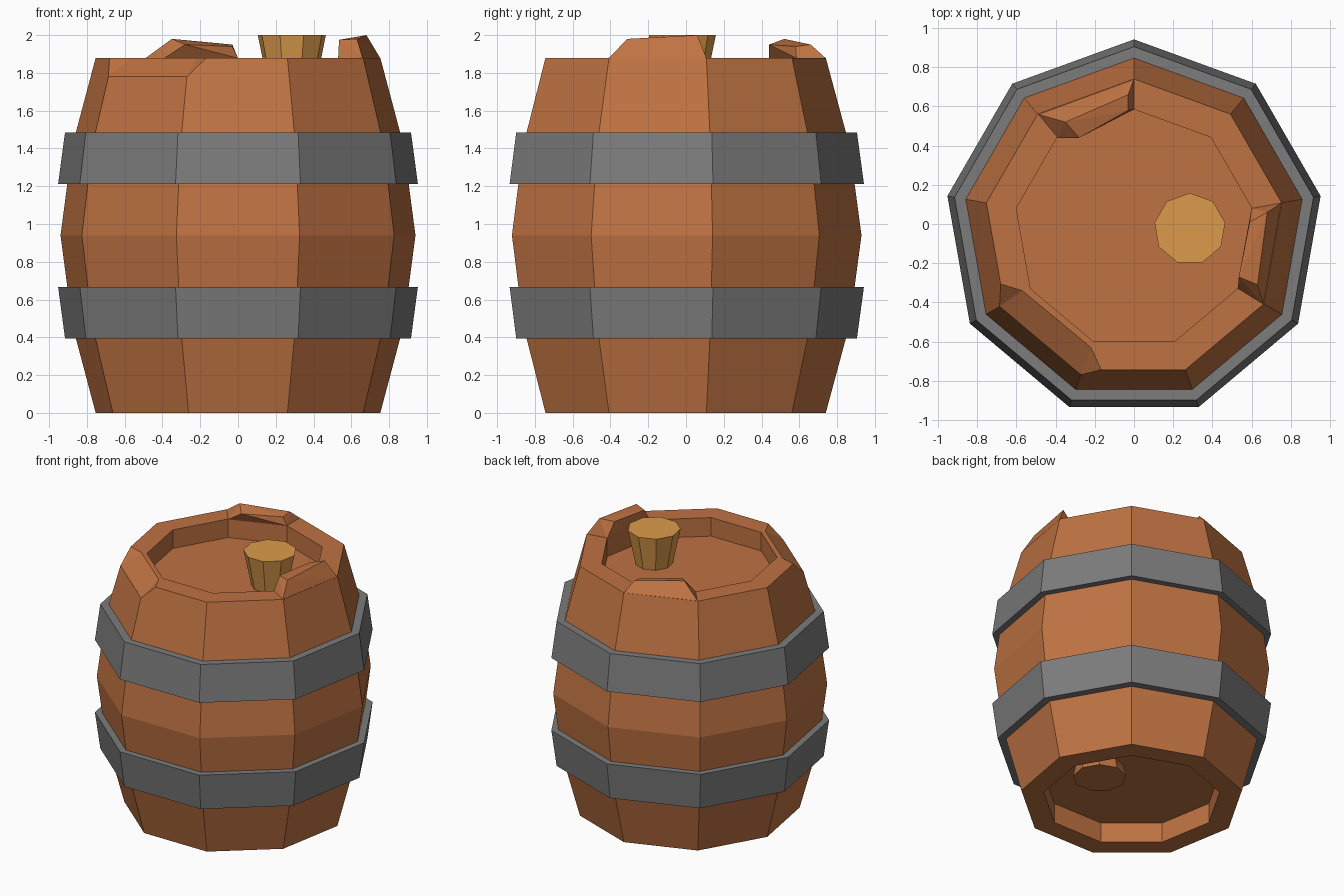
import bpy, bmesh
from math import cos, sin, radians
from mathutils import Vector

if "Cube" in bpy.data.objects:
    bpy.data.objects.remove(bpy.data.objects["Cube"])

SIDES = 9
CY = -0.025  # centre of the nonagon, so the bounding box is centred


def material(name, rgb):
    m = bpy.data.materials.new(name)
    m.diffuse_color = (*rgb, 1)
    m.use_nodes = True
    m.node_tree.nodes["Principled BSDF"].inputs["Base Color"].default_value = m.diffuse_color
    return m


WOOD = material("wood", (0.52, 0.17, 0.055))
CORK = material("cork_wood", (0.72, 0.33, 0.07))
IRON = material("iron", (0.2, 0.2, 0.2))


def finish(name, bm, mat):
    bmesh.ops.recalc_face_normals(bm, faces=bm.faces)
    me = bpy.data.meshes.new(name)
    bm.to_mesh(me)
    bm.free()
    if mat:
        me.materials.append(mat)
    ob = bpy.data.objects.new(name, me)
    bpy.context.collection.objects.link(ob)
    return ob


def lathe(name, profile, mat, cx=0.0, closed=False):
    """Nine-sided turning of (radius, z) points; open ends get flat caps."""
    bm = bmesh.new()
    rings = []
    for r, z in profile:
        angles = [radians(90 + 360 / SIDES * i) for i in range(SIDES)]
        rings.append([bm.verts.new((cx + r * cos(a), CY + r * sin(a), z)) for a in angles])
    pairs = list(zip(rings, rings[1:]))
    if closed:
        pairs.append((rings[-1], rings[0]))
    else:
        bm.faces.new(rings[0])
        bm.faces.new(rings[-1])
    for a, b in pairs:
        for i in range(SIDES):
            j = (i + 1) % SIDES
            bm.faces.new((a[i], a[j], b[j], b[i]))
    return finish(name, bm, mat)


def hull(name, points, mat):
    bm = bmesh.new()
    for p in points:
        bm.verts.new(p)
    res = bmesh.ops.convex_hull(bm, input=bm.verts[:])
    junk = {g for g in res["geom_interior"] + res["geom_unused"]
            if isinstance(g, bmesh.types.BMVert)}
    bmesh.ops.delete(bm, geom=list(junk), context='VERTS')
    bmesh.ops.dissolve_limit(bm, angle_limit=0.02, verts=bm.verts[:], edges=bm.edges[:])
    return finish(name, bm, mat)


# Barrel body with recessed lids at both ends
body = lathe("barrel_body", [
    (0.61, 0.15), (0.61, 0), (0.765, 0), (0.873, 0.4), (0.918, 0.67), (0.954, 0.94),
    (0.918, 1.21), (0.873, 1.48), (0.765, 1.88), (0.61, 1.88), (0.61, 1.74)], WOOD)

# Chipped rim at the front left
inner = [Vector(p) for p in ((-0.57, -0.34, 1.88), (-0.22, -0.63, 1.88))]
ends = [Vector(p) for p in ((-0.70, -0.30, 1.88), (-0.16, -0.76, 1.88))]
low = [Vector(p) for p in ((-0.686, -0.42, 1.78), (-0.27, -0.77, 1.78))]
out, up = Vector((-0.19, -0.23, 0)), Vector((0, 0, 0.1))
pts = inner + ends + low + [p + out for p in ends + low]
pts += [p + up for p in inner + ends] + [p + out + up for p in ends]
cutter = hull("chip_cutter", pts, None)
cutter.hide_render = True
mod = body.modifiers.new("chip", 'BOOLEAN')
mod.operation, mod.solver, mod.object = 'DIFFERENCE', 'EXACT', cutter
bpy.context.view_layer.objects.active = body
bpy.ops.object.modifier_apply(modifier=mod.name)
bpy.data.objects.remove(cutter)

# Raised stave ends on the rim
hull("raised_stave_back", [
    (-0.49, 0.56, 1.878), (0, 0.74, 1.878), (0, 0.585, 1.878), (-0.39, 0.44, 1.878),
    (-0.35, 0.52, 1.98), (-0.03, 0.66, 1.95), (-0.03, 0.58, 1.94), (-0.28, 0.44, 1.95)], WOOD)
hull("raised_stave_right", [
    (0.66, -0.41, 1.878), (0.753, 0.108, 1.878), (0.60, 0.08, 1.878), (0.53, -0.33, 1.878),
    (0.63, -0.31, 1.98), (0.68, 0.06, 2.0), (0.59, 0.01, 1.98), (0.535, -0.27, 1.975)], WOOD)

# Iron hoops, mirrored about mid height
hoop = [(0.86, 0.395), (0.93, 0.395), (0.967, 0.667), (0.90, 0.667)]
lathe("lower_hoop", hoop, IRON, closed=True)
lathe("upper_hoop", [(r, 1.88 - z) for r, z in hoop], IRON, closed=True)

# Stopper in the lid and the matching stub underneath
lathe("stopper", [(0.125, 1.72), (0.183, 2.0)], CORK, cx=0.285)
lathe("bottom_stub", [(0.183, 0.07), (0.165, 0.16)], WOOD, cx=0.285)
